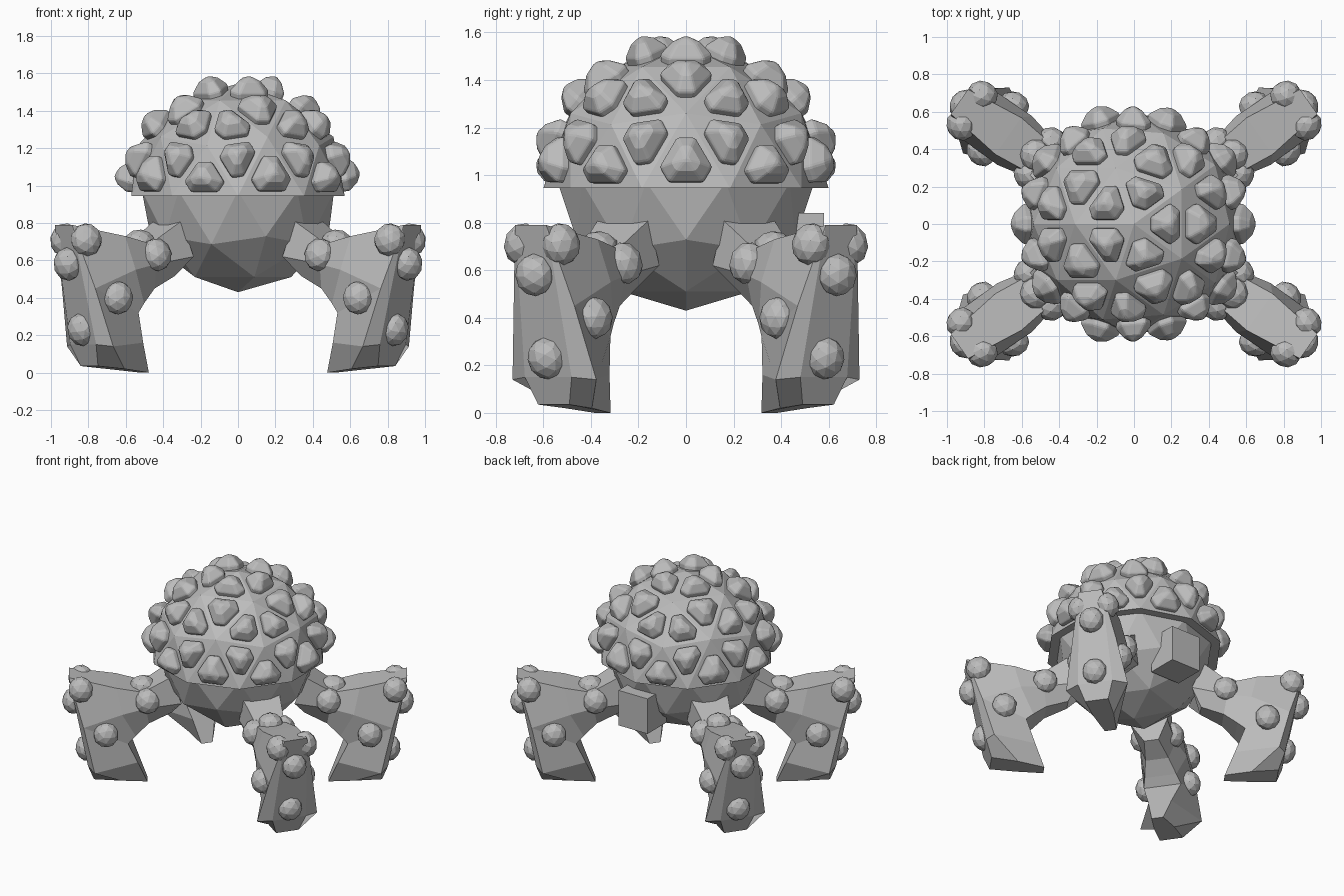
import bpy, bmesh, math
from mathutils import Vector, Matrix

if "Cube" in bpy.data.objects:
    bpy.data.objects.remove(bpy.data.objects["Cube"], do_unlink=True)

grey = bpy.data.materials.new("stone_grey")
grey.use_nodes = True
COLOUR = (0.5, 0.5, 0.5, 1)
grey.diffuse_color = COLOUR
for node in grey.node_tree.nodes:
    if node.type == 'BSDF_PRINCIPLED':
        node.inputs["Base Color"].default_value = COLOUR

RIM_Z = 0.945
ANGLE = math.radians(35)


def finish(bm, name, mirror=False, bevel=0):
    bmesh.ops.recalc_face_normals(bm, faces=bm.faces[:])
    mesh = bpy.data.meshes.new(name)
    bm.to_mesh(mesh)
    bm.free()
    mesh.materials.append(grey)
    obj = bpy.data.objects.new(name, mesh)
    bpy.context.collection.objects.link(obj)
    if bevel:
        mod = obj.modifiers.new("round_edges", 'BEVEL')
        mod.width = bevel
        mod.segments = 2
        mod.limit_method = 'ANGLE'
        mod.angle_limit = math.radians(25)
    if mirror:
        mod = obj.modifiers.new("four_corners", 'MIRROR')
        mod.use_axis = (True, True, False)
        mod.use_mirror_merge = False
    return obj


def half_ball(radius, centre_z, upper):
    """Faceted half ball, cut and capped at the rim."""
    bm = bmesh.new()
    place = Matrix.Translation((0, 0, centre_z)) @ Matrix.Rotation(math.pi, 4, 'Z')
    bmesh.ops.create_icosphere(bm, subdivisions=2, radius=radius, matrix=place)
    bmesh.ops.bisect_plane(bm, geom=bm.verts[:] + bm.edges[:] + bm.faces[:],
                           dist=0.001, plane_co=(0, 0, RIM_Z), plane_no=(0, 0, 1),
                           clear_inner=upper, clear_outer=not upper)
    rim = [e for e in bm.edges if e.is_boundary]
    bmesh.ops.holes_fill(bm, edges=rim, sides=0)
    return bm


# Dome, with one rounded, peaked stud on every facet
dome = half_ball(0.6, RIM_Z, True)
studs = bmesh.new()
for face in dome.faces:
    if len(face.verts) != 3 or face.normal.z < 0.02:
        continue
    c = face.calc_center_median()
    n = (c - Vector((0, 0, RIM_Z))).normalized()
    corners = [v.co - c for v in face.verts]
    outline = []
    for i in range(3):
        for j in ((i + 2) % 3, (i + 1) % 3):
            outline.append(corners[i] * 0.75 + corners[j] * 0.25)
    points = []
    for size, height in ((0.76, -0.02), (0.8, 0.03), (0.45, 0.08)):
        points += [studs.verts.new(c + p * size + n * height) for p in outline]
    points.append(studs.verts.new(c + n * 0.107))
    bmesh.ops.convex_hull(studs, input=points)
    loose = [v for v in points if v.is_valid and not v.link_faces]
    bmesh.ops.delete(studs, geom=loose, context='VERTS')
finish(dome, "dome")
finish(studs, "dome_studs", bevel=0.01)

# Lower body
finish(half_ball(0.54, 0.97, False), "lower_body")

# Block at the back
block = bmesh.new()
bmesh.ops.create_cube(block, size=1, matrix=Matrix.Translation((0.03, 0.47, 0.71))
                      @ Matrix.Diagonal((0.24, 0.22, 0.26, 1)))
finish(block, "back_block")


def leg_point(r, w, z):
    """Radius, sideways offset and height in the leg's own plane."""
    return Vector((r * math.cos(ANGLE) - w * math.sin(ANGLE),
                   r * math.sin(ANGLE) + w * math.cos(ANGLE), z))


# Legs: six-sided sections from body to foot, as outer, middle and inner
# (radius, height, half width)
SECTIONS = [
    ((0.46, 0.81, 0.13), (0.38, 0.62, 0.13), (0.45, 0.515, 0.05)),
    ((0.64, 0.69, 0.10), (0.62, 0.58, 0.125), (0.60, 0.45, 0.08)),
    ((0.82, 0.73, 0.12), (0.78, 0.55, 0.16), (0.69, 0.37, 0.11)),
    ((1.14, 0.79, 0.08), (1.04, 0.45, 0.155), (0.74, 0.32, 0.13)),
    ((1.01, 0.15, 0.12), (0.965, 0.14, 0.215), (0.675, 0.16, 0.08)),
    ((0.97, 0.035, 0.08), (0.79, 0.02, 0.07), (0.61, 0.0, 0.04)),
]
leg = bmesh.new()
rings = []
for section in SECTIONS:
    ring = [leg_point(r, w, z) for r, z, w in section]
    ring += [leg_point(r, -w, z) for r, z, w in reversed(section)]
    rings.append([leg.verts.new(p) for p in ring])
for a, b in zip(rings, rings[1:]):
    for i in range(6):
        j = (i + 1) % 6
        leg.faces.new((a[i], a[j], b[j], b[i]))
leg.faces.new(rings[0])
leg.faces.new(rings[-1])
finish(leg, "legs", mirror=True)

# Leg studs: position and facing, each as radius, side, height
SIDE_STUDS = [
    ((1.06, 0.10, 0.71), (0.3, 1, 0.25)),
    ((0.89, 0.15, 0.40), (0.2, 1, 0.1)),
    ((0.61, 0.11, 0.63), (0, 1, 0.3)),
]
CENTRE_STUDS = [
    ((1.11, 0, 0.58), (1, 0, -0.1)),
    ((1.02, 0, 0.23), (1, 0, -0.2)),
    ((0.64, 0, 0.69), (-0.1, 0, 1)),
]
pebbles = bmesh.new()
placed = CENTRE_STUDS + SIDE_STUDS
placed += [((r, -w, z), (a, -b, c)) for (r, w, z), (a, b, c) in SIDE_STUDS]
for spot, facing in placed:
    turn = leg_point(*facing).to_track_quat('Z', 'Y').to_matrix().to_4x4()
    bmesh.ops.create_icosphere(pebbles, subdivisions=2, radius=1,
                               matrix=Matrix.Translation(leg_point(*spot)) @ turn
                               @ Matrix.Diagonal((0.085, 0.09, 0.075, 1)))
finish(pebbles, "leg_studs", mirror=True)
